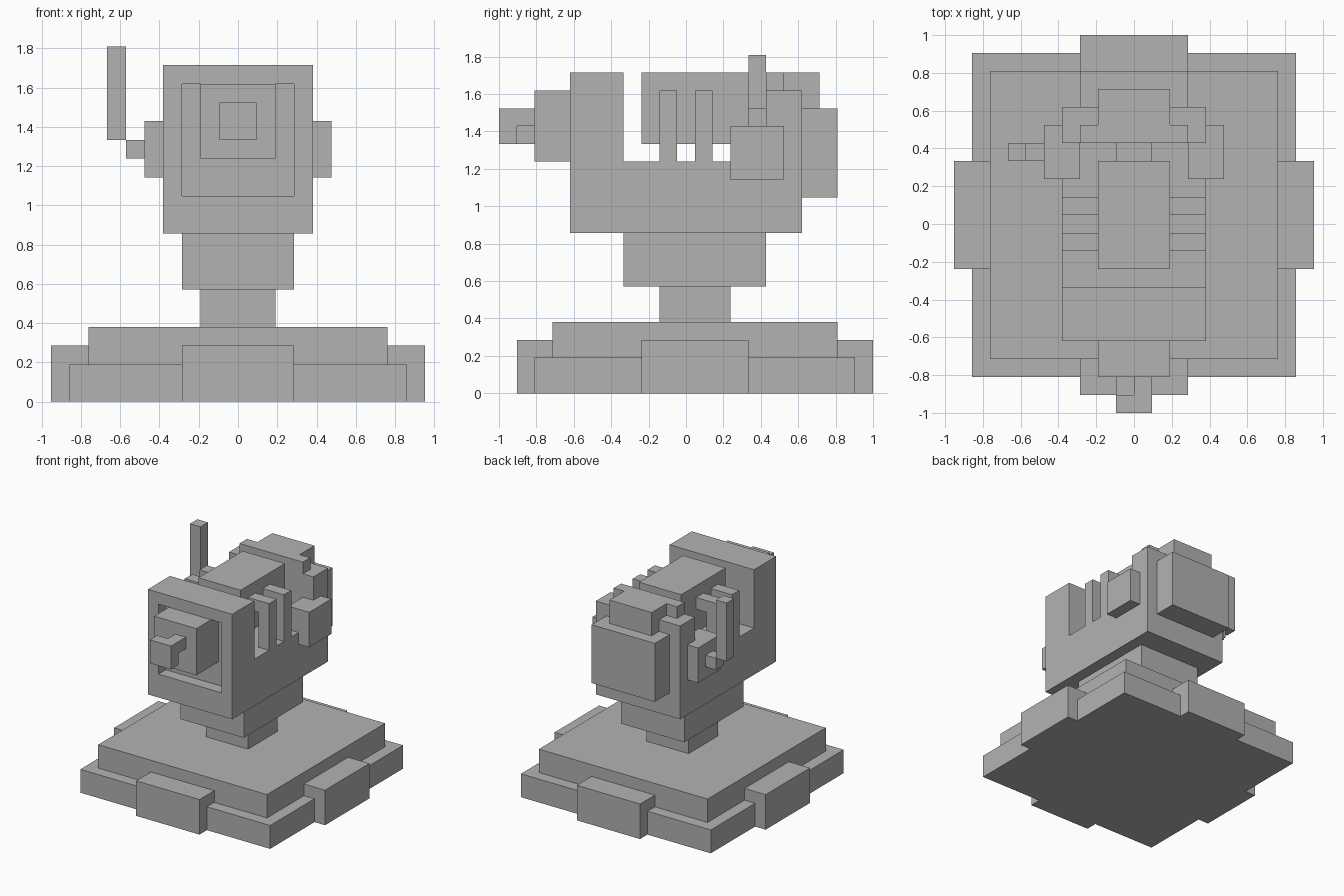
import bpy
import bmesh
from mathutils import Vector

U = 2 / 21  # one block of the model

default = bpy.data.objects.get("Cube")
if default:
    bpy.data.objects.remove(default, do_unlink=True)

grey = bpy.data.materials.new("stone_grey")
grey.use_nodes = True
grey.diffuse_color = (0.448, 0.448, 0.448, 1)
grey.node_tree.nodes["Principled BSDF"].inputs["Base Color"].default_value = grey.diffuse_color


def box(name, x, y, z, edit=None):
    """Box from (low, high) ranges counted in blocks."""
    bm = bmesh.new()
    bmesh.ops.create_cube(bm, size=1)
    for v in bm.verts:
        v.co = Vector([lo + (hi - lo) * (c + 0.5) for c, (lo, hi) in zip(v.co, (x, y, z))])
    if edit:
        edit(bm)
    bmesh.ops.scale(bm, vec=(U, U, U), verts=bm.verts)
    mesh = bpy.data.meshes.new(name)
    bm.to_mesh(mesh)
    bm.free()
    mesh.materials.append(grey)
    obj = bpy.data.objects.new(name, mesh)
    bpy.context.collection.objects.link(obj)
    return obj


def pair(name, x, y, z):
    """Box on the left (+x) and its mirror on the right."""
    box("left_" + name, x, y, z)
    box("right_" + name, (-x[1], -x[0]), y, z)


def recess(bm):
    """Sink a panel into the front face, with a taller sill."""
    bm.normal_update()
    face = min(bm.faces, key=lambda f: f.calc_center_median().y)
    bmesh.ops.inset_individual(bm, faces=[face], thickness=1, use_even_offset=True)
    middle = face.calc_center_median().z
    for v in face.verts:
        if v.co.z < middle:
            v.co.z += 1
    bmesh.ops.inset_individual(bm, faces=[face], thickness=0)
    for v in face.verts:
        v.co.y += 1


# Stepped pedestal with a tab on each side
box("base_slab", (-9, 9), (-8.5, 9.5), (0, 2))
box("plinth", (-8, 8), (-7.5, 8.5), (0, 4))
pair("base_tab", (8, 10), (-2.5, 3.5), (0, 3))
box("front_base_tab", (-3, 3), (-9.5, -7.5), (0, 3))
box("back_base_tab", (-3, 3), (8.5, 10.5), (0, 3))

# Neck
box("lower_neck", (-2, 2), (-1.5, 2.5), (4, 6))
box("upper_neck", (-3, 3), (-3.5, 4.5), (6, 9))

# Head shell
box("front_frame", (-4, 4), (-6.5, -3.5), (9, 18), recess)
box("head_floor", (-4, 4), (-3.5, 4.5), (9, 13))
box("rear_plate", (-4, 4), (4.5, 6.5), (9, 17))
box("back_pack", (-3, 3), (6.5, 8.5), (11, 16))
box("rear_cap", (-2, 2), (5.5, 7.5), (16, 18))
box("rear_cap_bar", (-3, 3), (4.5, 5.5), (16, 18))

# Inner core, held by ribs and a rear link
box("core", (-2, 2), (-2.5, 3.5), (14, 18))
box("core_link", (-1, 1), (3.5, 4.5), (14, 16))
for label, y in (("front", -1.5), ("back", 0.5)):
    pair(label + "_rib", (3, 4), (y, y + 1), (13, 17))
    pair(label + "_rib_arm", (2, 3), (y, y + 1), (16, 17))

# Face
box("snout", (-2, 2), (-8.5, -5.5), (13, 17))
box("nose_tip", (-1, 1), (-10.5, -9.5), (14, 16))
box("nose_upper_link", (0, 1), (-9.5, -8.5), (15, 16))
box("nose_lower_link", (-1, 0), (-9.5, -8.5), (14, 15))

# Ears and antenna
pair("ear", (3, 5), (2.5, 5.5), (12, 15))
box("antenna_bracket", (-6, -5), (3.5, 4.5), (13, 14))
box("antenna", (-7, -6), (3.5, 4.5), (14, 19))
